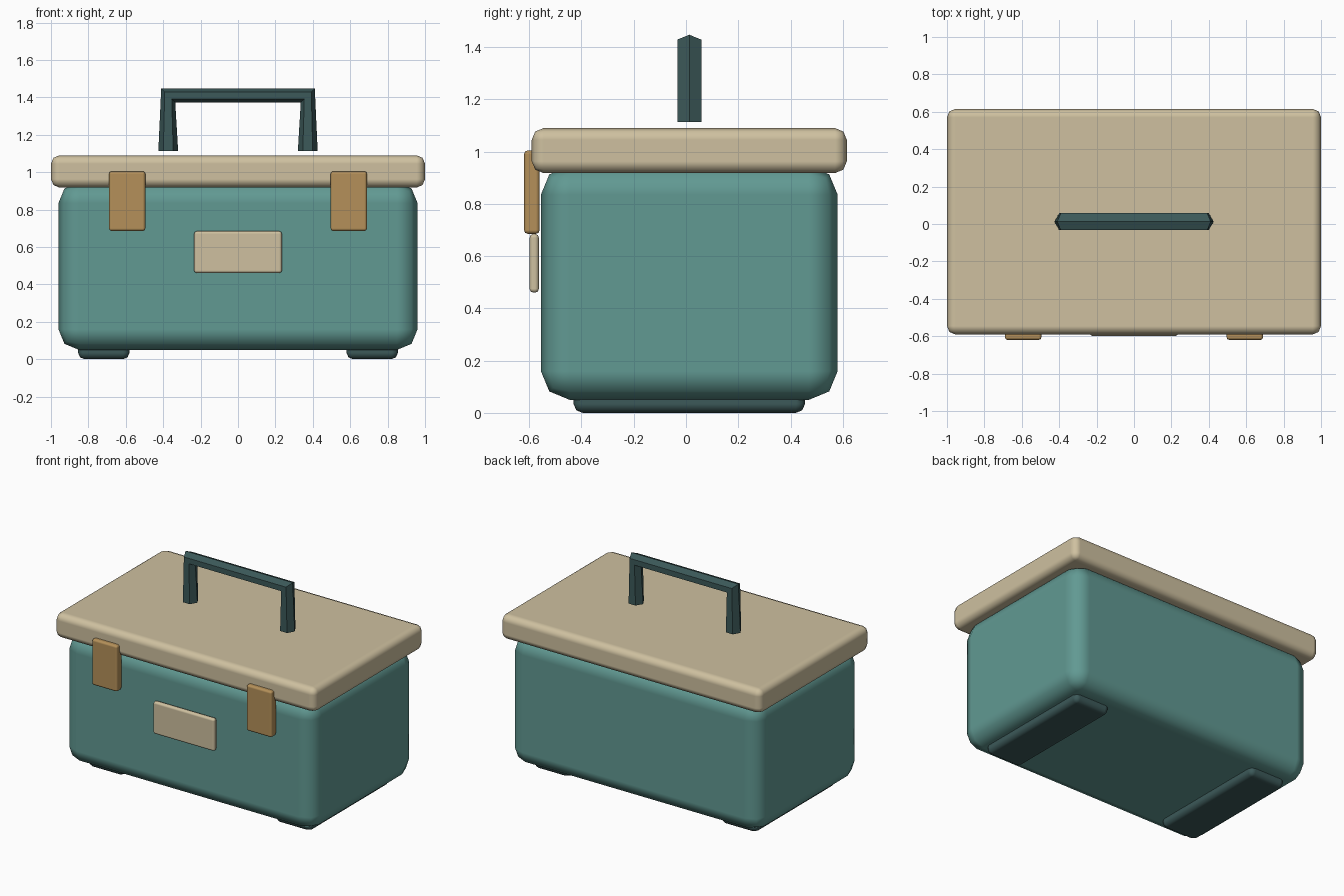
import bpy, bmesh, math
from mathutils import Vector

if "Cube" in bpy.data.objects:
    bpy.data.objects.remove(bpy.data.objects["Cube"])

CY = 0.0125  # centre line of the box in depth


def material(name, rgb):
    m = bpy.data.materials.new(name)
    m.diffuse_color = (*rgb, 1)
    m.use_nodes = True
    m.node_tree.nodes["Principled BSDF"].inputs["Base Color"].default_value = m.diffuse_color
    return m


TEAL = material("teal", (0.12, 0.32, 0.29))
CREAM = material("cream", (0.62, 0.53, 0.35))
BRASS = material("brass", (0.46, 0.28, 0.10))
DARK = material("dark_teal", (0.045, 0.10, 0.10))


def add_object(name, bm, mat):
    bmesh.ops.recalc_face_normals(bm, faces=bm.faces)
    me = bpy.data.meshes.new(name)
    bm.to_mesh(me)
    bm.free()
    me.materials.append(mat)
    ob = bpy.data.objects.new(name, me)
    bpy.context.collection.objects.link(ob)
    return ob


def rounded_box(name, lo, hi, bevel, mat):
    lo, hi = Vector(lo), Vector(hi)
    bm = bmesh.new()
    bmesh.ops.create_cube(bm, size=1)
    bmesh.ops.scale(bm, vec=hi - lo, verts=bm.verts)
    bmesh.ops.translate(bm, vec=(lo + hi) / 2, verts=bm.verts)
    ob = add_object(name, bm, mat)
    ob.data.shade_smooth()
    mod = ob.modifiers.new("Bevel", 'BEVEL')
    mod.width = bevel
    mod.segments = 2
    mod.harden_normals = True
    return ob


# Body and lid
rounded_box("body", (-0.96, CY - 0.568, 0.05), (0.96, CY + 0.568, 0.945), 0.11, TEAL)
rounded_box("lid", (-1, CY - 0.603, 0.918), (1, CY + 0.603, 1.09), 0.045, CREAM)

# Front label plate
rounded_box("front_plate", (-0.235, -0.599, 0.46), (0.235, -0.563, 0.685), 0.015, CREAM)

# Latches and feet, one on each side
for side, s in (("left", -1), ("right", 1)):
    xs = sorted((s * 0.495, s * 0.69))
    rounded_box(f"latch_{side}", (xs[0], -0.62, 0.685), (xs[1], -0.56, 1.005), 0.015, BRASS)
    xs = sorted((s * 0.58, s * 0.855))
    rounded_box(f"foot_{side}", (xs[0], CY - 0.443, 0), (xs[1], CY + 0.443, 0.085), 0.035, DARK)

# Carry handle: six-sided bar swept up, across and down, pinched at the corners
R, SIDES = 0.053, 6
d = math.sqrt(0.5)
path = [((-0.373, 1.113), (-1, 0)), ((-0.373, 1.41), (-d, d)),
        ((0.373, 1.41), (d, d)), ((0.373, 1.113), (1, 0))]
bm = bmesh.new()
rings = []
for (x, z), (nx, nz) in path:
    ring = []
    for i in range(SIDES):
        a = math.tau * i / SIDES
        c = R * math.cos(a)
        ring.append(bm.verts.new((x + nx * c, CY + R * math.sin(a), z + nz * c)))
    rings.append(ring)
for r0, r1 in zip(rings, rings[1:]):
    for i in range(SIDES):
        j = (i + 1) % SIDES
        bm.faces.new((r0[i], r0[j], r1[j], r1[i]))
bm.faces.new(rings[0])
bm.faces.new(rings[-1])
add_object("handle", bm, DARK)
